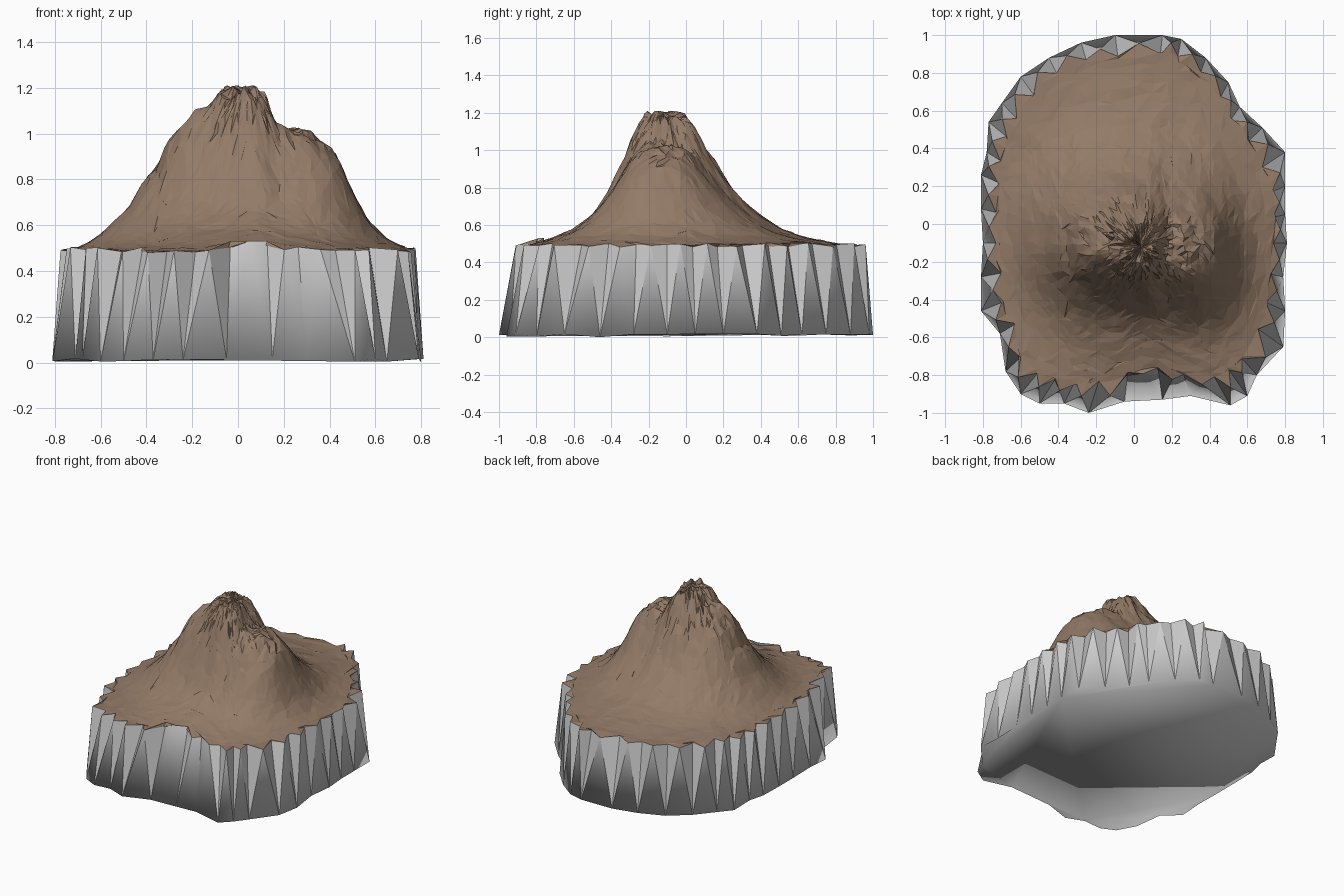
import bpy
import math
import random
from mathutils import Vector, noise

if "Cube" in bpy.data.objects:
    bpy.data.objects.remove(bpy.data.objects["Cube"])

random.seed(4)
CX, CY = 0.04, -0.12          # summit, centre of the polar layout

# Foot of the plinth, counter-clockwise in plan
FOOT = [(.80, .20), (.80, .38), (.68, .51), (.56, .62), (.50, .75), (.38, .88), (.25, .98), (.15, 1),
        (-.10, 1), (-.28, .96), (-.45, .88), (-.60, .78), (-.70, .64), (-.77, .54), (-.78, .38),
        (-.81, .26), (-.81, .08), (-.80, -.10), (-.81, -.28), (-.81, -.46), (-.71, -.58), (-.68, -.78),
        (-.60, -.90), (-.50, -.95), (-.37, -.95), (-.24, -1), (-.05, -.94), (.15, -.93), (.30, -.91),
        (.51, -.96), (.60, -.91), (.65, -.80), (.79, -.65), (.80, -.46), (.79, -.28), (.81, -.10), (.80, .05)]
# Rim where rock meets plinth
RIM = [(.76, 0), (.75, .26), (.65, .42), (.55, .54), (.46, .70), (.36, .84), (.20, .92), (0, .92),
       (-.13, .89), (-.30, .88), (-.50, .78), (-.66, .57), (-.73, .40), (-.74, .20), (-.75, -.20),
       (-.71, -.45), (-.62, -.62), (-.62, -.76), (-.50, -.83), (-.30, -.87), (-.06, -.85), (0, -.77),
       (.10, -.77), (.28, -.83), (.50, -.82), (.66, -.68), (.72, -.50), (.74, -.25)]
# Silhouettes of the mountain: front (x, z) and side (y, z)
FRONT = [(-.75, .49), (-.68, .51), (-.60, .56), (-.48, .68), (-.40, .81), (-.36, .84), (-.30, .98),
         (-.24, 1.05), (-.13, 1.11), (-.08, 1.18), (.08, 1.21), (.12, 1.16), (.18, 1.03), (.28, 1.02),
         (.38, .96), (.45, .87), (.50, .75), (.57, .62), (.65, .54), (.76, .49)]
SIDE = [(-.87, .49), (-.75, .52), (-.60, .58), (-.50, .66), (-.43, .76), (-.38, .86), (-.33, .96),
        (-.30, 1.06), (-.23, 1.17), (-.15, 1.21), (0, 1.18), (.05, 1.10), (.10, 1.0), (.17, .90),
        (.25, .78), (.35, .68), (.50, .58), (.65, .53), (.80, .50), (.95, .49)]


def interp(profile, v):
    if v <= profile[0][0]:
        return profile[0][1]
    for (a, za), (b, zb) in zip(profile, profile[1:]):
        if v <= b:
            return za + (zb - za) * (v - a) / (b - a)
    return profile[-1][1]


def reach(poly, ang):
    """Distance from the summit to a plan outline along an angle."""
    dx, dy = math.cos(ang), math.sin(ang)
    best = 0.0
    for (ax, ay), (bx, by) in zip(poly, poly[1:] + poly[:1]):
        ex, ey = bx - ax, by - ay
        den = dx * ey - dy * ex
        if abs(den) < 1e-9:
            continue
        px, py = ax - CX, ay - CY
        t = (px * ey - py * ex) / den
        u = (px * dy - py * dx) / den
        if t > 0 and -1e-6 <= u <= 1 + 1e-6:
            best = max(best, t)
    return best


def height(x, y):
    ys = y + .09 * (x - .1)
    # half product of the silhouettes, half swept around the summit
    prod = (interp(FRONT, x) - .49) * (interp(SIDE, ys) - .49) / .72
    dx, dy = x - CX, ys - CY
    r = math.hypot(dx, dy) + 1e-6
    fx = interp(FRONT, CX + math.copysign(r, dx)) - .49
    fy = interp(SIDE, CY + math.copysign(r, dy)) - .49
    h = .5 * prod + .5 * (fx * dx * dx + fy * dy * dy) / (r * r)
    # crags grow towards the top, plus a short gully beside the summit
    rough = noise.noise(Vector((x * 13, y * 9, 2))) + .8 * noise.noise(Vector((x * 30, y * 22, 5)))
    h += rough * (.006 + .10 * h * h)
    gully = math.exp(-((x - .17) / .035) ** 2 - ((y + .1) / .22) ** 2)
    h -= .022 * gully
    return min(1.21, .49 + max(h, -.005))


def make_object(name, verts, faces):
    mesh = bpy.data.meshes.new(name)
    mesh.from_pydata(verts, [], faces)
    mesh.update()
    obj = bpy.data.objects.new(name, mesh)
    bpy.context.collection.objects.link(obj)
    return obj


# Zigzag rim: two points for each foot point
n = len(FOOT)
angles = []
foot_ang = [math.atan2(y - CY, x - CX) for x, y in FOOT]
for k in range(n):
    a, b = foot_ang[k], foot_ang[(k + 1) % n]
    step = (b - a) % math.tau
    angles += [a, a + step / 2]
rim = []
for i, a in enumerate(angles):
    r = reach(RIM, a) + (random.uniform(.02, .055) if i % 2 else random.uniform(-.04, -.01))
    r = min(r, reach(FOOT, a) - .03)
    x, y = CX + r * math.cos(a), CY + r * math.sin(a)
    z = random.uniform(.48, .505)
    if y < -.6 and -.04 < x < .16:
        z = .53
    rim.append((x, y, z))
m = len(rim)

# Plinth: pleated wall and flat underside
foot = [(x, y, random.uniform(.004, .018)) for x, y in FOOT]
foot[-4] = (foot[-4][0], foot[-4][1], 0)
faces = [tuple(reversed(range(n)))]
for k in range(n):
    k2 = (k + 1) % n
    t, t1, t0 = n + 2 * k, n + 2 * k + 1, n + (2 * k - 1) % m
    faces += [(k, k2, t1), (k, t1, t), (k, t, t0)]
plinth = make_object("plinth", foot + rim, faces)
bpy.context.view_layer.objects.active = plinth
plinth.select_set(True)
bpy.ops.object.shade_smooth_by_angle(angle=math.radians(20))
for e in plinth.data.edges:          # the foot edge shades softly into the underside
    if max(e.vertices) < n:
        e.use_edge_sharp = False

# Mountain: faceted rings from the summit out to the rim
RINGS = 26
verts = [(CX, CY, 1.205)]
for j in range(1, RINGS + 1):
    t = j / RINGS
    for i, (rx, ry, rz) in enumerate(rim):
        if j == RINGS:
            verts.append((rx, ry, rz))
            continue
        # smooth the zigzag away from the rim
        px, py, _ = rim[i - 1]
        qx, qy, _ = rim[(i + 1) % m]
        mx, my = (px + 2 * rx + qx) / 4, (py + 2 * ry + qy) / 4
        s = t + random.uniform(-.35, .35) / RINGS
        jit = .018 * t
        x = CX + (mx - CX) * s + random.uniform(-jit, jit)
        y = CY + (my - CY) * s + random.uniform(-jit, jit)
        verts.append((x, y, height(x, y)))
faces = [(0, 1 + i, 1 + (i + 1) % m) for i in range(m)]
for j in range(RINGS - 1):
    for i in range(m):
        a, b = 1 + j * m + i, 1 + j * m + (i + 1) % m
        c, d = a + m, b + m
        faces += [(a, c, d), (a, d, b)] if random.random() < .5 else [(a, c, b), (b, c, d)]
mountain = make_object("mountain", verts, faces)
rock = bpy.data.materials.new("brown_rock")
rock.diffuse_color = (.29, .195, .135, 1)
rock.use_nodes = True
rock.node_tree.nodes["Principled BSDF"].inputs["Base Color"].default_value = rock.diffuse_color
mountain.data.materials.append(rock)
